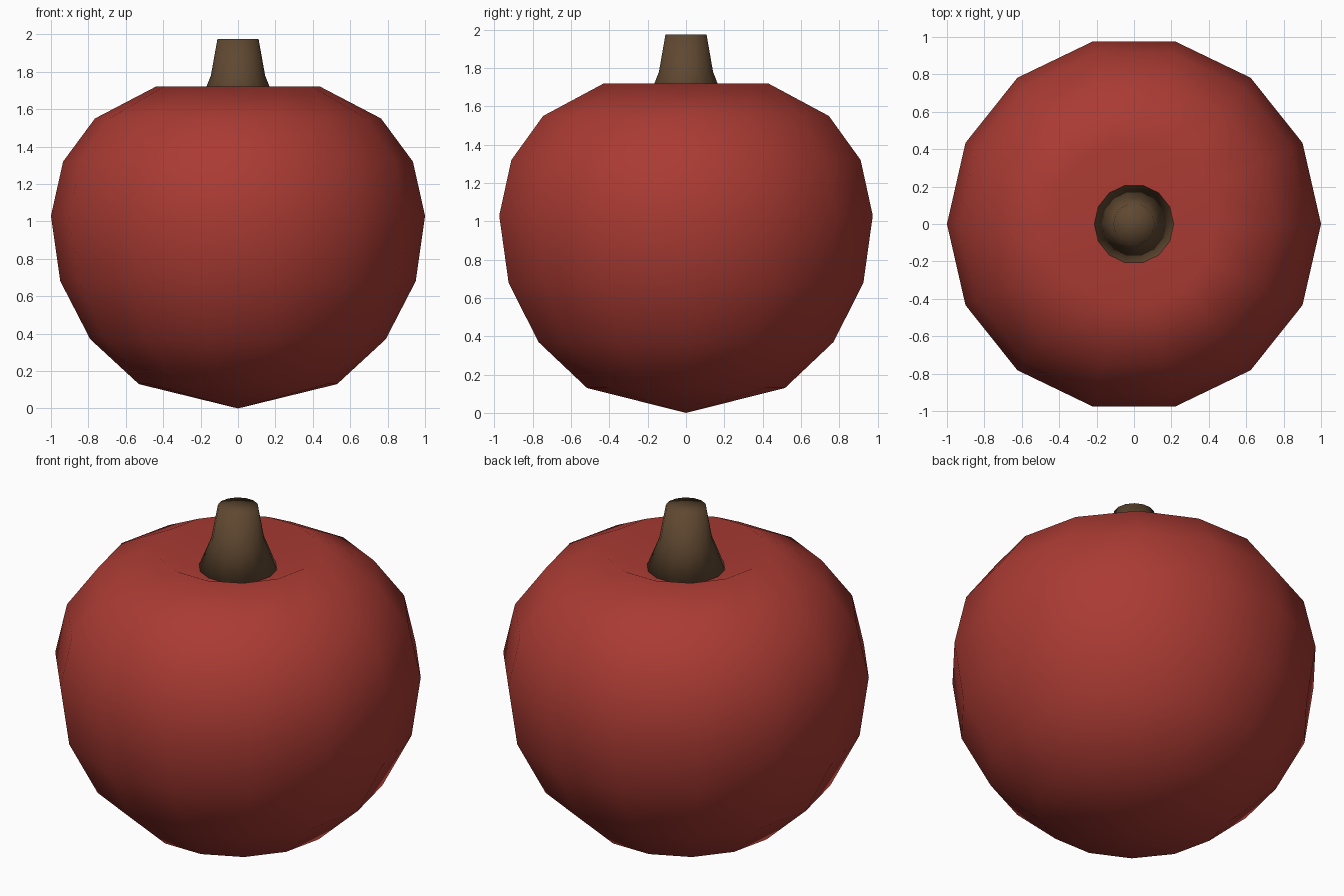
import bpy, bmesh, math

SIDES = 14

cube = bpy.data.objects.get("Cube")
if cube:
    bpy.data.objects.remove(cube, do_unlink=True)


def material(name, color):
    mat = bpy.data.materials.new(name)
    mat.use_nodes = True
    mat.diffuse_color = color
    mat.node_tree.nodes["Principled BSDF"].inputs["Base Color"].default_value = color
    return mat


def lathe(name, profile, mat):
    """Revolve (radius, height) points around z, with a pole at each end."""
    bm = bmesh.new()
    verts = [bm.verts.new((r, 0, z)) for r, z in profile]
    edges = [bm.edges.new(pair) for pair in zip(verts, verts[1:])]
    bmesh.ops.spin(bm, geom=verts + edges, cent=(0, 0, 0), axis=(0, 0, 1),
                   angle=math.tau, steps=SIDES, use_duplicate=False)
    bmesh.ops.remove_doubles(bm, verts=bm.verts, dist=0.0005)
    bmesh.ops.recalc_face_normals(bm, faces=bm.faces)
    for face in bm.faces:
        face.smooth = True
    mesh = bpy.data.meshes.new(name)
    bm.to_mesh(mesh)
    bm.free()
    mesh.materials.append(mat)
    obj = bpy.data.objects.new(name, mesh)
    bpy.context.collection.objects.link(obj)
    return obj


red = material("apple red", (0.40, 0.043, 0.033, 1))
brown = material("stem brown", (0.115, 0.064, 0.030, 1))

# Fruit: pointed base, wide middle, dimple under the stem
lathe("fruit_body", [(0, 0), (0.53, 0.13), (0.79, 0.37), (0.95, 0.68), (1, 1.03),
                     (0.935, 1.32), (0.765, 1.55), (0.44, 1.72), (0, 1.51)], red)

# Stem: flared foot sitting in the dimple, flat top
lathe("stem", [(0, 1.55), (0.215, 1.605), (0.145, 1.78), (0.11, 1.975), (0, 1.975)], brown)
